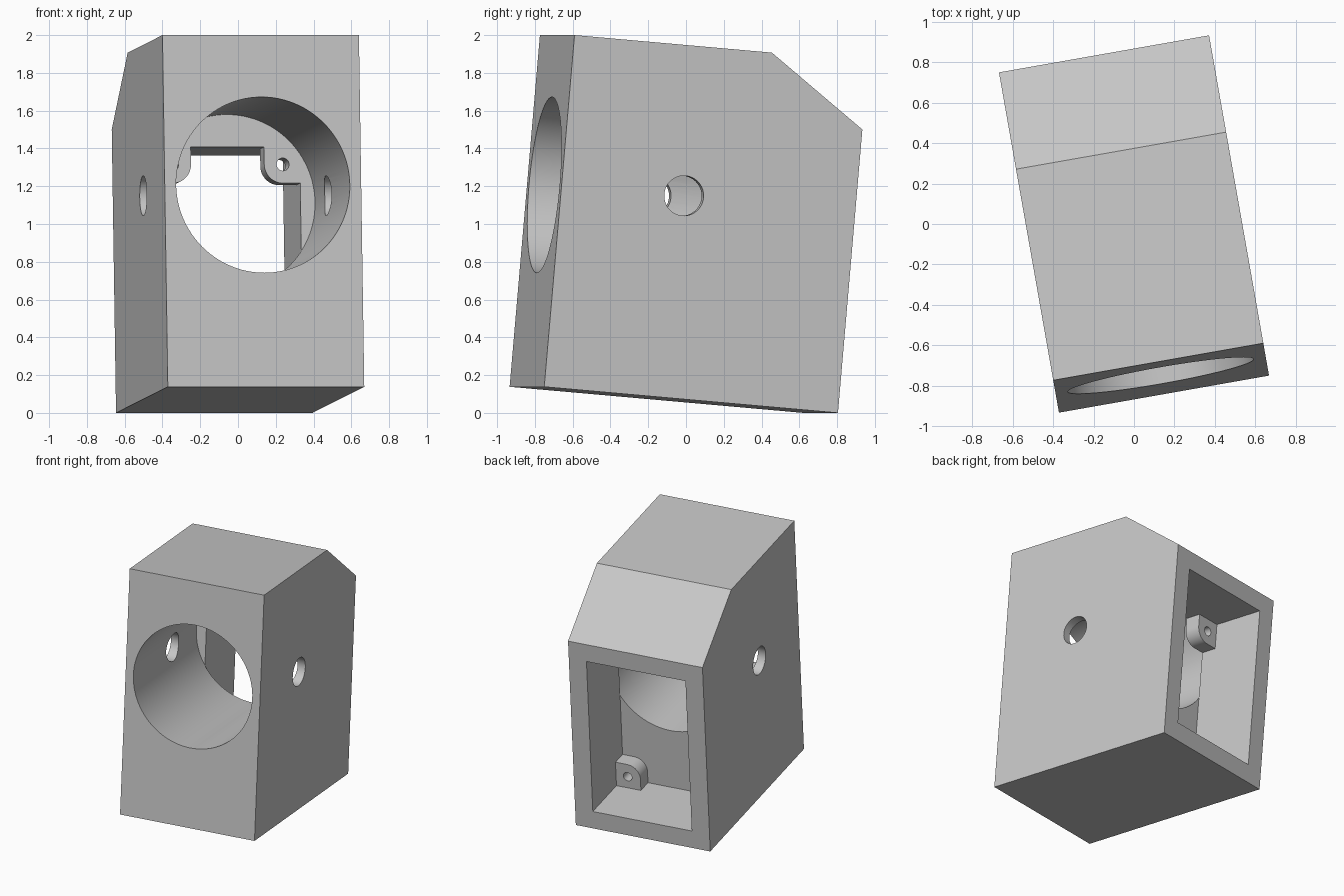
import bpy, bmesh
from math import sin, cos, pi, radians
from mathutils import Matrix, Vector

cube = bpy.data.objects.get("Cube")
if cube:
    bpy.data.objects.remove(cube)

W, D, H = 1.056, 1.585, 1.869      # block size
WALL = 0.139                       # pocket wall thickness
FLOOR = 1.065                      # depth where bore meets pocket
BACK_H = 1.506                     # height of the back face
CX, CZ = W / 2, 1.073              # bore centre
LUG_R, LUG_T, LUG_IN = 0.1, 0.12, 0.092

grey = bpy.data.materials.new("light_grey")
grey.use_nodes = True
grey.diffuse_color = (0.57, 0.57, 0.57, 1)
grey.node_tree.nodes["Principled BSDF"].inputs["Base Color"].default_value = grey.diffuse_color


def prism(name, outline, axis, start, end):
    """Extrude a 2D outline along x (outline is y, z) or y (outline is x, z)."""
    bm = bmesh.new()

    def place(p, d):
        return (d, p[0], p[1]) if axis == "x" else (p[0], d, p[1])
    a = [bm.verts.new(place(p, start)) for p in outline]
    b = [bm.verts.new(place(p, end)) for p in outline]
    bm.faces.new(a)
    bm.faces.new(b)
    for i in range(len(a)):
        j = (i + 1) % len(a)
        bm.faces.new((a[i], a[j], b[j], b[i]))
    bmesh.ops.recalc_face_normals(bm, faces=bm.faces)
    mesh = bpy.data.meshes.new(name)
    bm.to_mesh(mesh)
    bm.free()
    mesh.materials.append(grey)
    ob = bpy.data.objects.new(name, mesh)
    bpy.context.collection.objects.link(ob)
    return ob


def circle(u, v, r, n):
    return [(u + r * cos(2 * pi * i / n), v + r * sin(2 * pi * i / n)) for i in range(n)]


def cut(target, cutter):
    """Subtract the cutter from the target and discard it."""
    mod = target.modifiers.new("cut", "BOOLEAN")
    mod.operation, mod.solver, mod.object = "DIFFERENCE", "EXACT", cutter
    bpy.context.view_layer.update()
    graph = bpy.context.evaluated_depsgraph_get()
    mesh = bpy.data.meshes.new_from_object(target.evaluated_get(graph))
    target.modifiers.clear()
    target.data = mesh
    bpy.data.objects.remove(cutter)


# Block with a sloped upper back edge
block = prism("housing_block", [(0, 0), (D, 0), (D, BACK_H), (FLOOR, H), (0, H)], "x", 0, W)

# Corner lugs are left standing in the rear pocket
lo_x, hi_x, lo_z, hi_z = WALL, W - WALL, WALL, BACK_H - WALL
pocket = prism("pocket_cutter", [(lo_x, lo_z), (hi_x, lo_z), (hi_x, hi_z), (lo_x, hi_z)],
               "y", FLOOR, D + 0.1)
lug_centres = []
for sx, x in ((-1, lo_x + LUG_IN), (1, hi_x - LUG_IN)):
    for sz, z in ((-1, lo_z + LUG_IN), (1, hi_z - LUG_IN)):
        lug_centres.append((x, z))
        arc = [(x - sx * LUG_R * cos(pi / 2 * i / 12), z - sz * LUG_R * sin(pi / 2 * i / 12))
               for i in range(13)]
        e = LUG_IN + 0.05
        outline = ([(x - sx * LUG_R, z + sz * e)] + arc +
                   [(x + sx * e, z - sz * LUG_R), (x + sx * e, z + sz * e)])
        cut(pocket, prism("lug_cutter", outline, "y", FLOOR - 0.1, FLOOR + LUG_T))

# Front bore, rear pocket, cross hole and screw holes
cut(block, prism("bore_cutter", circle(CX, CZ, 0.467, 96), "y", -0.1, FLOOR))
cut(block, pocket)
cut(block, prism("cross_hole_cutter", circle(0.66, CZ, 0.106, 48), "x", -0.1, W + 0.1))
for x, z in lug_centres:
    cut(block, prism("screw_hole_cutter", circle(x, z, 0.034, 24), "y", FLOOR - 0.02, FLOOR + 0.2))

# Tilt and turn the block, then centre it on the ground
block.data.transform(Matrix.Rotation(radians(10), 4, "Z") @ Matrix.Rotation(radians(-5), 4, "X"))
axes = [[v.co[k] for v in block.data.vertices] for k in range(3)]
mid = [(min(a) + max(a)) / 2 for a in axes]
block.data.transform(Matrix.Translation(Vector((-mid[0], -mid[1], -min(axes[2])))))

block.select_set(True)
bpy.context.view_layer.objects.active = block
bpy.ops.object.shade_smooth_by_angle(angle=radians(30))
